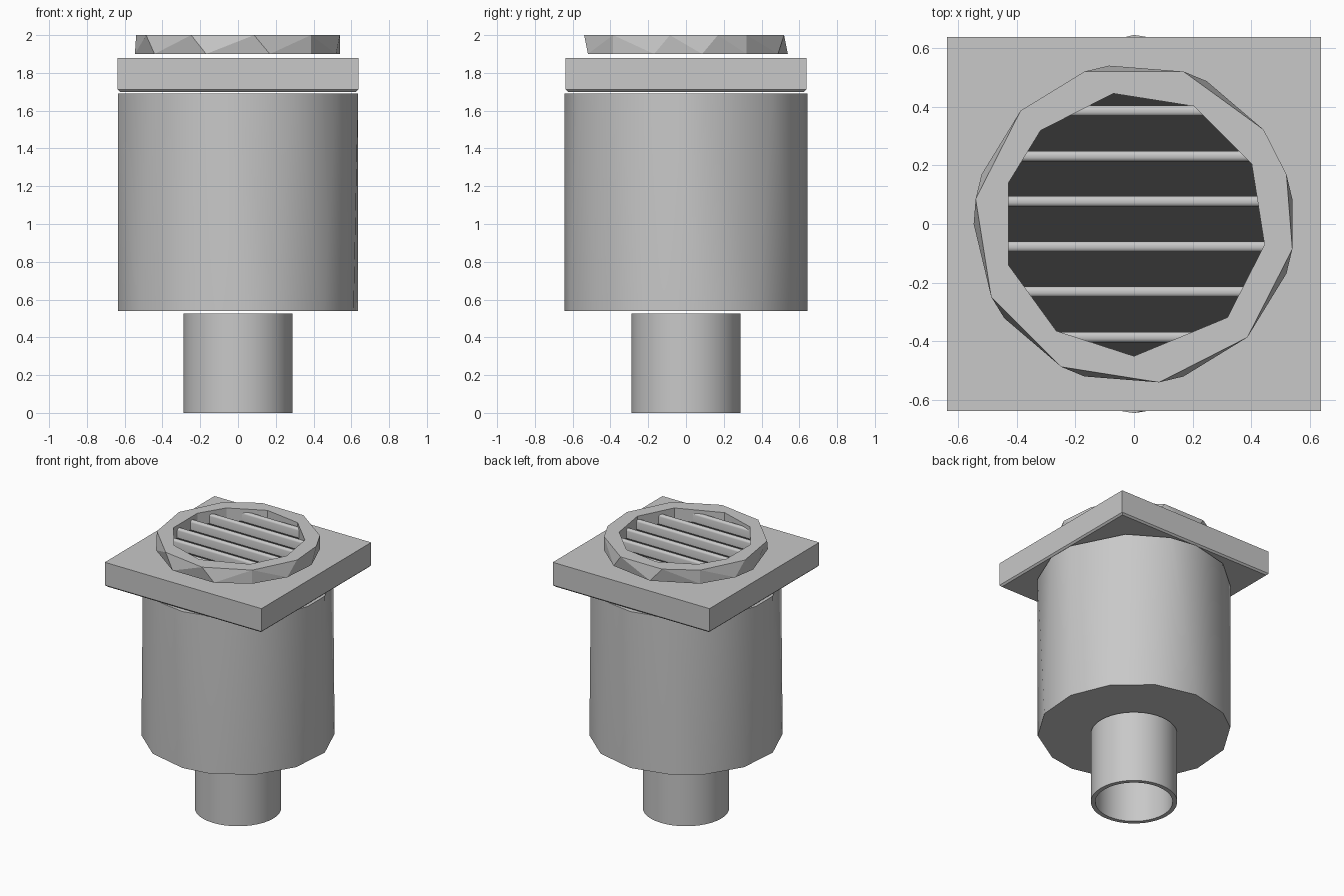
import bpy, bmesh, math
from mathutils import Matrix

cube = bpy.data.objects.get("Cube")
if cube:
    bpy.data.objects.remove(cube, do_unlink=True)


def make_material(name, value):
    mat = bpy.data.materials.new(name)
    mat.use_nodes = True
    colour = (value, value, value, 1)
    mat.diffuse_color = colour
    mat.node_tree.nodes["Principled BSDF"].inputs["Base Color"].default_value = colour
    return mat


grey = make_material("light grey", 0.58)
dark = make_material("dark grey", 0.035)


def finish(bm, name, mat, smooth=None):
    """Turn a bmesh into an object; smooth is a sharp-edge angle in degrees."""
    bmesh.ops.recalc_face_normals(bm, faces=bm.faces[:])
    mesh = bpy.data.meshes.new(name)
    bm.to_mesh(mesh)
    bm.free()
    obj = bpy.data.objects.new(name, mesh)
    bpy.context.collection.objects.link(obj)
    mesh.materials.append(mat)
    if smooth:
        bpy.ops.object.select_all(action='DESELECT')
        obj.select_set(True)
        bpy.context.view_layer.objects.active = obj
        bpy.ops.object.shade_smooth_by_angle(angle=math.radians(smooth))
    return obj


def faceted_drum(radius, low, low_angles, high, high_angles):
    """Hull of two polygons whose corners lie on a circle."""
    bm = bmesh.new()
    for z, angles in ((low, low_angles), (high, high_angles)):
        for a in angles:
            t = math.radians(a)
            bm.verts.new((radius * math.cos(t), radius * math.sin(t), z))
    bmesh.ops.convex_hull(bm, input=bm.verts[:])
    bmesh.ops.dissolve_limit(bm, angle_limit=0.01, verts=bm.verts[:], edges=bm.edges[:])
    return bm


def cylinder(radius, low, high, sides):
    bm = bmesh.new()
    bmesh.ops.create_cone(bm, cap_ends=True, segments=sides, radius1=radius,
                          radius2=radius, depth=high - low,
                          matrix=Matrix.Translation((0, 0, (low + high) / 2)))
    return bm


def cut(obj, cutter):
    mod = obj.modifiers.new("opening", 'BOOLEAN')
    mod.operation = 'DIFFERENCE'
    mod.solver = 'EXACT'
    mod.object = cutter
    cutter.hide_render = True
    cutter.hide_set(True)
    cutter.display_type = 'WIRE'


# Outlet pipe: open tube
bm = bmesh.new()
loops = []
for radius, z in ((0.288, 0), (0.288, 0.525), (0.258, 0.525), (0.258, 0)):
    loops.append(bmesh.ops.create_circle(bm, segments=40, radius=radius,
                 matrix=Matrix.Translation((0, 0, z)))["verts"])
for a, b in zip(loops, loops[1:] + loops[:1]):
    for i in range(40):
        j = (i + 1) % 40
        bm.faces.new((a[i], a[j], b[j], b[i]))
finish(bm, "outlet_pipe", grey, 40)

# Main body: slightly twisted faceted drum
body_low = [90, 63, 36, 9, -18, -45, -72, -90, -117, -144, -171, 162, 135, 117]
body_high = [90, 72, 45, 9, -9, -36, -63, -90, -108, -135, -171, 171, 144, 117]
finish(faceted_drum(0.644, 0.54, body_low, 1.69, body_high), "main_body", grey, 60)

# Square cover slab with a narrow chamfer underneath
bm = bmesh.new()
bmesh.ops.create_cube(bm, size=1, matrix=Matrix.Translation((0, 0, 1.79))
                      @ Matrix.Diagonal((1.275, 1.275, 0.18, 1)))
under = [e for e in bm.edges if all(v.co.z < 1.75 for v in e.verts)]
bmesh.ops.bevel(bm, geom=under, offset=0.012, segments=1, affect='EDGES')
finish(bm, "cover_slab", grey)

# Grate ring: faceted hull with a polygonal opening
ring_low = [99, 63, 36, 9, -18, -45, -72, -108, -144, 180, 162, 135]
ring_high = [108, 72, 36, 18, -9, -45, -81, -117, -153, 171, 135]
opening = [99, 63, 27, -9, -45, -90, -126, -162, 162, 135]
ring = finish(faceted_drum(0.546, 1.90, ring_low, 2.0, ring_high), "grate_ring", grey)
cutter = finish(faceted_drum(0.45, 1.8, opening, 2.1, opening), "ring_cutter", grey)
cut(ring, cutter)

# Dark floor behind the grate
finish(cylinder(0.48, 1.903, 1.909, 40), "grate_floor", dark)

# Parallel grate slats with rounded tops
for i in range(6):
    y = 0.385 - i * 0.154
    half = math.sqrt(0.48 ** 2 - y ** 2)
    bm = bmesh.new()
    bmesh.ops.create_cube(bm, size=1, matrix=Matrix.Translation((0, y, 1.94))
                          @ Matrix.Diagonal((2 * half, 0.036, 0.07, 1)))
    top = [e for e in bm.edges if all(v.co.z > 1.95 for v in e.verts)
           and abs(e.verts[0].co.x - e.verts[1].co.x) > 0.1]
    bmesh.ops.bevel(bm, geom=top, offset=0.014, segments=3, profile=0.5, affect='EDGES')
    finish(bm, f"grate_slat_{i + 1}", grey, 40)
